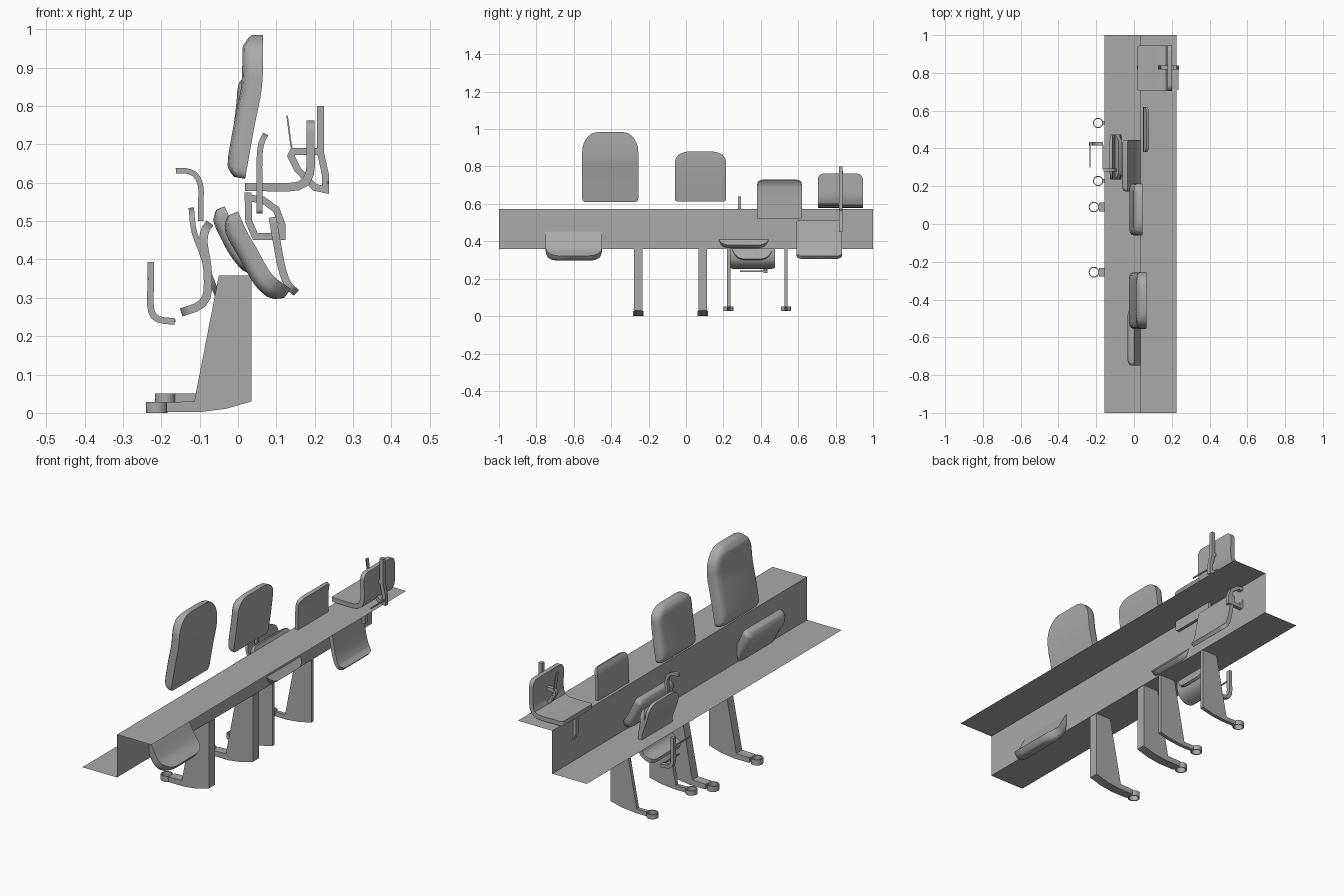
import bpy, bmesh, math
from mathutils import Vector

if "Cube" in bpy.data.objects:
    bpy.data.objects.remove(bpy.data.objects["Cube"])

grey = bpy.data.materials.new("plain grey")
grey.diffuse_color = (0.4, 0.4, 0.4, 1)
grey.use_nodes = True
grey.node_tree.nodes["Principled BSDF"].inputs["Base Color"].default_value = grey.diffuse_color


def finish(name, bm, recalc=True):
    if recalc:
        bmesh.ops.recalc_face_normals(bm, faces=bm.faces)
    me = bpy.data.meshes.new(name)
    bm.to_mesh(me)
    bm.free()
    me.materials.append(grey)
    me.shade_smooth()
    me.set_sharp_from_angle(angle=math.radians(35))
    ob = bpy.data.objects.new(name, me)
    bpy.context.collection.objects.link(ob)
    return ob


def spline(pts, n=8):
    """Smooth curve through the given points."""
    p = [Vector(q) for q in pts]
    p = [2 * p[0] - p[1]] + p + [2 * p[-1] - p[-2]]
    out = []
    for i in range(1, len(p) - 2):
        a, b, c, d = p[i - 1:i + 3]
        for k in range(n):
            t = k / n
            out.append(0.5 * (2 * b + (c - a) * t + (2 * a - 5 * b + 4 * c - d) * t * t
                              + (3 * b - a - 3 * c + d) * t ** 3))
    return out + [p[-2]]


def panel(name, path, th, y0, y1, start=(0, 0), end=(0, 0), bevel=0, smooth=True):
    """Sweep a section along an x-z path; start/end = (corner inset, corner length)."""
    pts = spline(path) if smooth else [Vector(q) for q in path]
    if smooth:
        # extra stations inside the rounded end corners
        acc = [0]
        for a, b in zip(pts, pts[1:]):
            acc.append(acc[-1] + (b - a).length)
        total = acc[-1]

        def at(s):
            for i in range(len(pts) - 1):
                if s <= acc[i + 1] + 1e-9:
                    f = (s - acc[i]) / max(acc[i + 1] - acc[i], 1e-9)
                    return pts[i].lerp(pts[i + 1], f)
            return pts[-1]

        st = {round(total * i / 14, 5) for i in range(15)}
        for k in range(1, 5):
            f = 1 - math.cos(k / 4 * math.pi / 2)
            st.add(round(start[1] * f, 5))
            st.add(round(total - end[1] * f, 5))
        stations = sorted(st)
        pts = [at(s) for s in stations]
    else:
        stations, total = [0] * len(pts), 0
    mid, half = (y0 + y1) / 2, (y1 - y0) / 2
    bm = bmesh.new()
    rings = []
    for i, p in enumerate(pts):
        t1 = (p - pts[i - 1]).normalized() if i else (pts[1] - p).normalized()
        t2 = (pts[i + 1] - p).normalized() if i < len(pts) - 1 else t1
        t = (t1 + t2).normalized()
        n = Vector((t.y, -t.x)) / max(t.dot(t1), 0.6)
        w, depth = half, 1
        for (inset, length), s in ((start, stations[i]), (end, total - stations[i])):
            if length and s < length:
                f = 1 - s / length
                w -= inset * (1 - math.sqrt(max(0, 1 - f * f)))
            if bevel and s < bevel:
                f = 1 - s / bevel
                depth = min(depth, 1 - 0.45 * f * f)
        if bevel:
            sec = [(-w, 0), (w, 0), (w, .5), (w - bevel * .1, .74), (w - bevel * .4, .92), (w - bevel, 1),
                   (-w + bevel, 1), (-w + bevel * .4, .92), (-w + bevel * .1, .74), (-w, .5)]
        else:
            sec = [(-w, 0), (w, 0), (w, 1), (-w, 1)]
        ring = []
        for y, d in sec:
            q = p + n * th * (d * depth - 0.5)
            ring.append(bm.verts.new((q.x, mid + y, q.y)))
        rings.append(ring)
    for a, b in zip(rings, rings[1:]):
        for k in range(len(a)):
            j = (k + 1) % len(a)
            bm.faces.new((a[k], a[j], b[j], b[k]))
    bm.faces.new(rings[0])
    bm.faces.new(rings[-1])
    return finish(name, bm)


def prism(name, profile, y0, y1):
    bm = bmesh.new()
    f = bm.faces.new([bm.verts.new((x, y0, z)) for x, z in profile])
    ex = bmesh.ops.extrude_face_region(bm, geom=[f])
    bmesh.ops.translate(bm, vec=(0, y1 - y0, 0), verts=[v for v in ex["geom"] if isinstance(v, bmesh.types.BMVert)])
    return finish(name, bm)


def ring(name, x, y, z0, z1, ro, ri, n=20):
    bm = bmesh.new()
    loops = []
    for r, z in ((ro, z0), (ro, z1), (ri, z1), (ri, z0)):
        loops.append([bm.verts.new((x + r * math.cos(2 * math.pi * k / n),
                                    y + r * math.sin(2 * math.pi * k / n), z)) for k in range(n)])
    for a in range(4):
        p, q = loops[a], loops[(a + 1) % 4]
        for k in range(n):
            j = (k + 1) % n
            bm.faces.new((p[k], p[j], q[j], q[k]))
    return finish(name, bm)


# stepped sheet: upper shelf, riser, lower shelf
bm = bmesh.new()
rows = [[bm.verts.new((x, y, z)) for y in (-1, 1)]
        for x, z in ((-.155, .36), (.035, .36), (.035, .573), (.224, .573))]
for a, b in zip(rows, rows[1:]):
    bm.faces.new((a[0], b[0], b[1], a[1]))
finish("stepped_sheet", bm, False)

# padded backrests
panel("large_backrest", [(.038, .985), (.038, .90), (.034, .84), (.016, .75), (-.008, .615)],
      .054, -.555, -.255, (.085, .11), (.015, .02), .04)
panel("medium_backrest", [(.022, .88), (.02, .82), (.008, .72), (-.008, .615)],
      .046, -.06, .215, (.07, .06), (.015, .02), .035)

# padded seat cushions, tipped up
panel("large_cushion", [(-.024, .515), (-.002, .465), (.024, .42), (.068, .345), (.122, .302)],
      .052, -.75, -.45, (.02, .02), (.065, .07), .04)
panel("medium_cushion", [(-.055, .53), (-.03, .475), (0, .42), (.045, .365)],
      .044, .172, .445, (.02, .02), (.06, .06), .035)

# thin shells
panel("small_backrest", [(.072, .727), (.06, .70), (.056, .66), (.056, .60), (.056, .52)],
      .015, .38, .62, (.03, .03), (.01, .01))
panel("bucket_seat", [(.018, .589), (.07, .589), (.14, .589), (.175, .60), (.189, .635), (.189, .70), (.189, .762)],
      .022, .705, .945, (.01, .015), (.03, .03))
panel("small_seat", [(.09, .51), (.102, .44), (.115, .375), (.13, .335), (.152, .313)],
      .02, .59, .835, (.01, .015), (.03, .03))
panel("rounded_back_panel", [(-.122, .535), (-.115, .475), (-.095, .42), (-.078, .37), (-.052, .302)],
      .014, .235, .475, (.06, .05), (.075, .12))
panel("low_shell", [(-.073, .495), (-.086, .475), (-.09, .44), (-.08, .38), (-.08, .31), (-.10, .28), (-.148, .262)],
      .022, .235, .475, (.05, .05), (.03, .03))

# bent flat-bar armrests and handles
panel("upper_armrest", [(.215, .80), (.215, .68), (.228, .62), (.228, .582), (.20, .588),
      (.155, .635), (.138, .67), (.144, .682), (.21, .682)], .018, .818, .838, smooth=False)
panel("upper_blade", [(.128, .775), (.138, .70), (.153, .63)], .004, .82, .84, smooth=False)
panel("lower_armrest", [(.026, .575), (.028, .50), (.045, .46), (.115, .46), (.115, .49),
      (.10, .53), (.065, .555), (.02, .562)], .018, .818, .838, smooth=False)
panel("curved_handle", [(-.162, .631), (-.135, .631), (-.11, .62), (-.097, .59), (-.097, .55), (-.097, .50)],
      .014, .278, .295)
panel("lower_handle", [(-.228, .393), (-.228, .33), (-.227, .27), (-.21, .245), (-.165, .238)],
      .017, .415, .435)

# thin crosswise rods
for i, (x, z, y0, y1) in enumerate(((-.234, .35, .30, .42), (-.165, .24, .29, .42), (.234, .60, .71, .82))):
    panel(f"thin_rod_{i}", [(x, z - .003), (x, z + .003)], .005, y0, y1, smooth=False)

# legs with ring feet
wide = [(-.05, .358), (.035, .358), (.035, .03), (-.03, .011), (-.1, .002), (-.186, .002), (-.186, .028), (-.114, .03)]
slim = [(-.05, .358), (.035, .358), (.035, .05), (-.03, .035), (-.1, .028), (-.166, .028), (-.166, .05), (-.11, .05)]
for i, y in enumerate((-.255, .09)):
    prism(f"wide_leg_{i}", wide, y - .023, y + .023)
    ring(f"wide_foot_ring_{i}", -.212, y, 0, .028, .028, .023)
for i, y in enumerate((.228, .535)):
    prism(f"slim_leg_{i}", slim, y - .009, y + .009)
    ring(f"slim_foot_ring_{i}", -.19, y, .028, .051, .027, .022)
